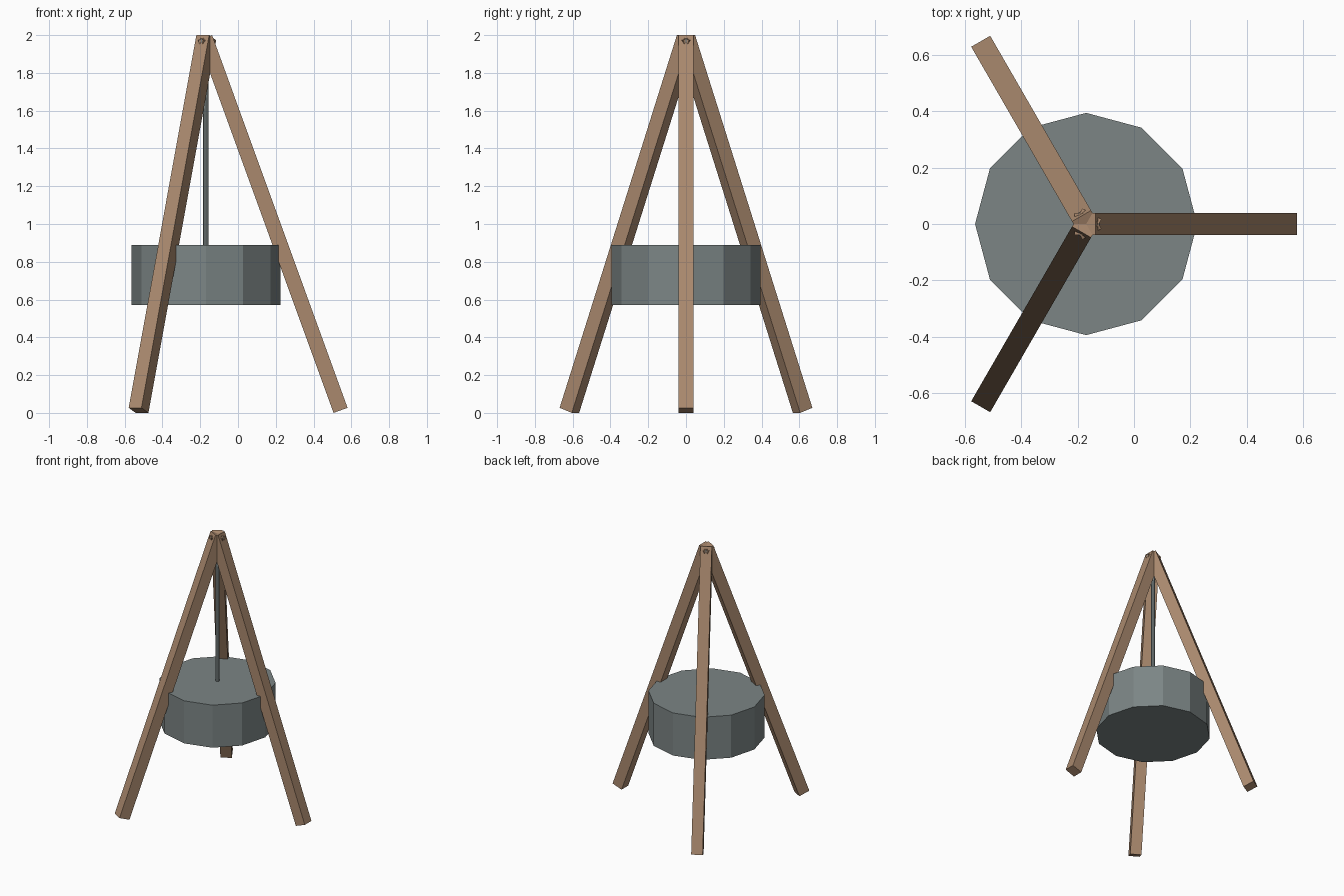
import bpy, bmesh, math
from mathutils import Vector, Matrix

if "Cube" in bpy.data.objects:
    bpy.data.objects.remove(bpy.data.objects["Cube"])

CX = -0.17                       # vertical axis of the tripod
AXIS = Matrix.Translation((CX, 0, 0))


def material(name, rgb):
    m = bpy.data.materials.new(name)
    m.diffuse_color = (*rgb, 1)
    m.use_nodes = True
    m.node_tree.nodes["Principled BSDF"].inputs["Base Color"].default_value = m.diffuse_color
    return m


wood = material("wood", (0.40, 0.25, 0.155))
iron = material("iron", (0.20, 0.235, 0.235))


def add(name, bm, matrix, mat):
    bmesh.ops.recalc_face_normals(bm, faces=bm.faces)
    mesh = bpy.data.meshes.new(name)
    bm.to_mesh(mesh)
    bm.free()
    mesh.transform(matrix)
    mesh.materials.append(mat)
    ob = bpy.data.objects.new(name, mesh)
    bpy.context.collection.objects.link(ob)
    return ob


def cylinder(name, sides, r, depth, matrix, mat):
    bm = bmesh.new()
    bmesh.ops.create_cone(bm, cap_ends=True, segments=sides,
                          radius1=r, radius2=r, depth=depth)
    return add(name, bm, matrix, mat)


# Hanging drum and its rod
cylinder("drum", 12, 0.395, 0.318, AXIS @ Matrix.Translation((0, 0, 0.731)), iron)
cylinder("hanging_rod", 8, 0.015, 1.1, AXIS @ Matrix.Translation((0, 0, 1.40)), iron)

# Three square beams leaning together, each with a bolt through the top
top, foot = Vector((0.033, 0, 2.0)), Vector((0.75, 0, 0.027))
along = (foot - top).normalized()
inward = Vector((along.z, 0, -along.x))
T, HALF = 0.079, 0.039
for i in range(3):
    turn = AXIS @ Matrix.Rotation(math.radians(120 * i), 4, 'Z')
    bm = bmesh.new()
    rings = []
    for p in (top, foot):
        rings.append([bm.verts.new(p + inward * t + Vector((0, y, 0)))
                      for t, y in ((0, -HALF), (0, HALF), (T, HALF), (T, -HALF))])
    for r in rings:
        bm.faces.new(r)
    for k in range(4):
        n = (k + 1) % 4
        bm.faces.new((rings[0][k], rings[0][n], rings[1][n], rings[1][k]))
    add(f"leg_{i + 1}", bm, turn, wood)
    cylinder(f"bolt_{i + 1}", 8, 0.014, 0.04,
             turn @ Matrix.Translation((0.027, 0, 1.966)) @ Matrix.Rotation(math.pi / 2, 4, 'Y'), iron)
